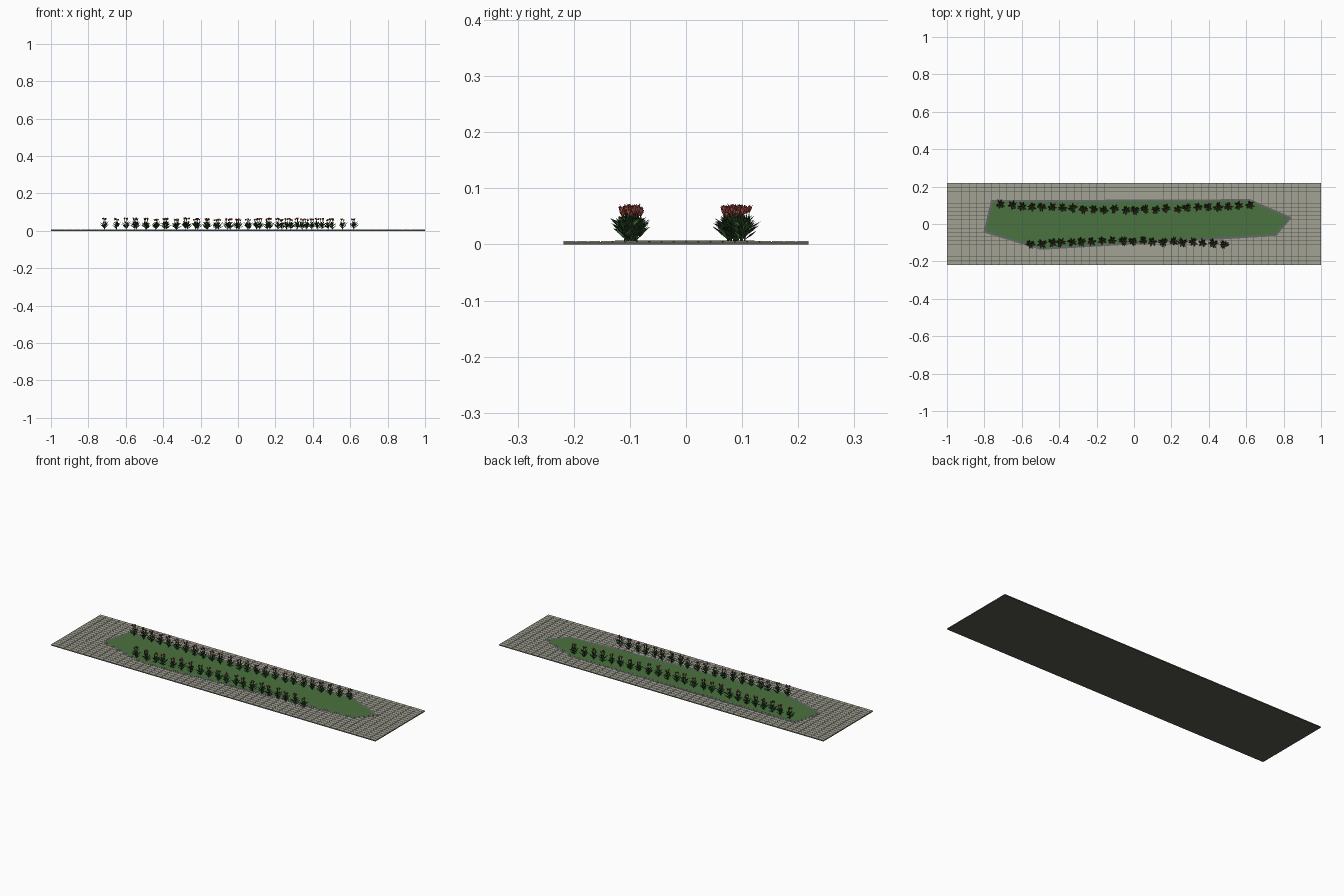
import bpy, bmesh, math, random
from mathutils import Vector

if "Cube" in bpy.data.objects:
    bpy.data.objects.remove(bpy.data.objects["Cube"])

random.seed(4)


def material(name, rgb):
    m = bpy.data.materials.new(name)
    m.diffuse_color = (*rgb, 1)
    m.use_nodes = True
    m.node_tree.nodes["Principled BSDF"].inputs["Base Color"].default_value = m.diffuse_color
    return m


PAVER = material("paver", (0.36, 0.36, 0.30))
GROUT = material("grout", (0.10, 0.10, 0.08))
KERB = material("kerb", (0.13, 0.14, 0.14))
GRASS = material("grass", (0.07, 0.17, 0.05))
LEAF = material("leaf", (0.025, 0.07, 0.022))
LEAF2 = material("leaf_light", (0.04, 0.11, 0.035))
RED = material("petal_red", (0.42, 0.05, 0.03))
PINK = material("petal_pink", (0.50, 0.14, 0.13))


def finish(bm, name, mats):
    me = bpy.data.meshes.new(name)
    bm.to_mesh(me)
    bm.free()
    for m in mats:
        me.materials.append(m)
    return me


def add(me, name, loc=(0, 0, 0), rot=0, scale=1):
    ob = bpy.data.objects.new(name, me)
    ob.location, ob.rotation_euler, ob.scale = loc, (0, 0, rot), (scale,) * 3
    bpy.context.collection.objects.link(ob)
    return ob


def box(bm, x0, x1, y0, y1, z0, z1):
    vs = bmesh.ops.create_cube(bm, size=1)["verts"]
    for v in vs:
        v.co = ((x0 + x1) / 2 + v.co.x * (x1 - x0),
                (y0 + y1) / 2 + v.co.y * (y1 - y0),
                (z0 + z1) / 2 + v.co.z * (z1 - z0))


# Bed outline, counter-clockwise
OUTLINE = [Vector(p) for p in [(-0.765, 0.127), (-0.805, -0.045), (-0.5, -0.138),
                               (0.76, -0.065), (0.845, 0.035), (0.62, 0.133)]]


def inset(pts, d):
    out = []
    for i, p in enumerate(pts):
        a, b = (p - pts[i - 1]).normalized(), (pts[(i + 1) % len(pts)] - p).normalized()
        n1, n2 = Vector((-a.y, a.x)), Vector((-b.y, b.x))
        out.append(p + (n1 + n2) * d / (1 + n1.dot(n2)))
    return out


def inside(p, pts):
    return all((pts[i] - pts[i - 1]).cross(p - pts[i - 1]) > 0 for i in range(len(pts)))


def prism(pts, z0, z1, name, mat):
    bm = bmesh.new()
    f = bm.faces.new([bm.verts.new((p.x, p.y, z0)) for p in pts])
    top = bmesh.ops.extrude_face_region(bm, geom=[f])["geom"]
    for v in top:
        if isinstance(v, bmesh.types.BMVert):
            v.co.z = z1
    bmesh.ops.recalc_face_normals(bm, faces=bm.faces)
    add(finish(bm, name, [mat]), name)


# Slab under the paving
W, TOP = 0.218, 0.0058
bm = bmesh.new()
box(bm, -1, 1, -W, W, 0, 0.0045)
add(finish(bm, "slab", [GROUT]), "slab")

# Paving tiles, left out where the bed covers them
bm = bmesh.new()
NX, NY, GAP = 50, 20, 0.001
dx, dy = 2 / NX, 2 * W / NY
for i in range(NX):
    for j in range(NY):
        x, y = -1 + i * dx, -W + j * dy
        if all(inside(Vector((x + a, y + b)), OUTLINE) for a in (0, dx) for b in (0, dy)):
            continue
        box(bm, x + (GAP if i else 0), x + dx - (GAP if i < NX - 1 else 0),
            y + (GAP if j else 0), y + dy - (GAP if j < NY - 1 else 0), 0.004, TOP)
add(finish(bm, "paving_tiles", [PAVER]), "paving_tiles")

# Kerb and lawn
prism(OUTLINE, 0.003, TOP + 0.0006, "kerb", KERB)
prism(inset(OUTLINE, 0.011), 0.004, TOP + 0.001, "lawn", GRASS)


def blade(bm, base, ang, reach, rise, width, mat, droop=0.0):
    # Diamond blade with a raised fold along the middle
    d = Vector((math.cos(ang), math.sin(ang), 0))
    s = Vector((-d.y, d.x, 0)) * width / 2
    up = Vector((0, 0, 1))
    mid = base + d * reach * 0.5 + up * rise * 0.6
    b, t = bm.verts.new(base), bm.verts.new(base + d * reach + up * (rise - droop))
    l, r = bm.verts.new(mid + s), bm.verts.new(mid - s)
    m = bm.verts.new(mid + d * width * 0.25 - up * width * 0.15)
    for tri in ((b, m, l), (l, m, t), (b, r, m), (m, r, t)):
        bm.faces.new(tri).material_index = mat


def make_plant(n):
    bm = bmesh.new()
    # Ground leaves
    for k in range(11):
        a = k * 2.4 + random.uniform(-.3, .3)
        z = 0.002 + 0.018 * k / 10
        blade(bm, Vector((0, 0, z)), a, random.uniform(.021, .029),
              random.uniform(.016, .024), 0.010, k % 2)
    # Stems carrying leaves and blooms
    for k in range(3):
        a = k * 2.09 + random.uniform(-.3, .3)
        h = random.uniform(.042, .049)
        tip = Vector((math.cos(a) * .008, math.sin(a) * .008, h))
        ring = [[bm.verts.new(c + Vector((math.cos(q * 2.094), math.sin(q * 2.094), 0)) * .0011)
                 for q in range(3)] for c in (Vector((0, 0, 0)), tip)]
        for q in range(3):
            bm.faces.new((ring[0][q], ring[0][(q + 1) % 3], ring[1][(q + 1) % 3], ring[1][q]))
        for q in range(3):
            blade(bm, tip * (.4 + .12 * q), a + q * 2.2, .015, .013, .007, q % 2)
        for q in range(5):
            blade(bm, tip, a + q * 1.257, .006, random.uniform(.012, .016), .006, 2 + (q + k) % 2)
    return finish(bm, f"plant_{n}", [LEAF, LEAF2, RED, PINK])


PLANTS = [make_plant(i) for i in range(5)]


# Two gently curved rows of flowering plants
def row(name, x0, x1, count, y_mid, y_end):
    for i in range(count):
        t = i / (count - 1)
        y = y_mid + (y_end - y_mid) * (2 * t - 1) ** 2 + random.uniform(-.004, .004)
        x = x0 + (x1 - x0) * t + random.uniform(-.006, .006)
        add(random.choice(PLANTS), f"{name}_{i + 1}", (x, y, TOP + 0.0005),
            random.uniform(0, 6.28), random.uniform(0.95, 1.05))


row("back_row_plant", -0.71, 0.615, 25, 0.078, 0.102)
row("front_row_plant", -0.55, 0.48, 20, -0.091, -0.109)
